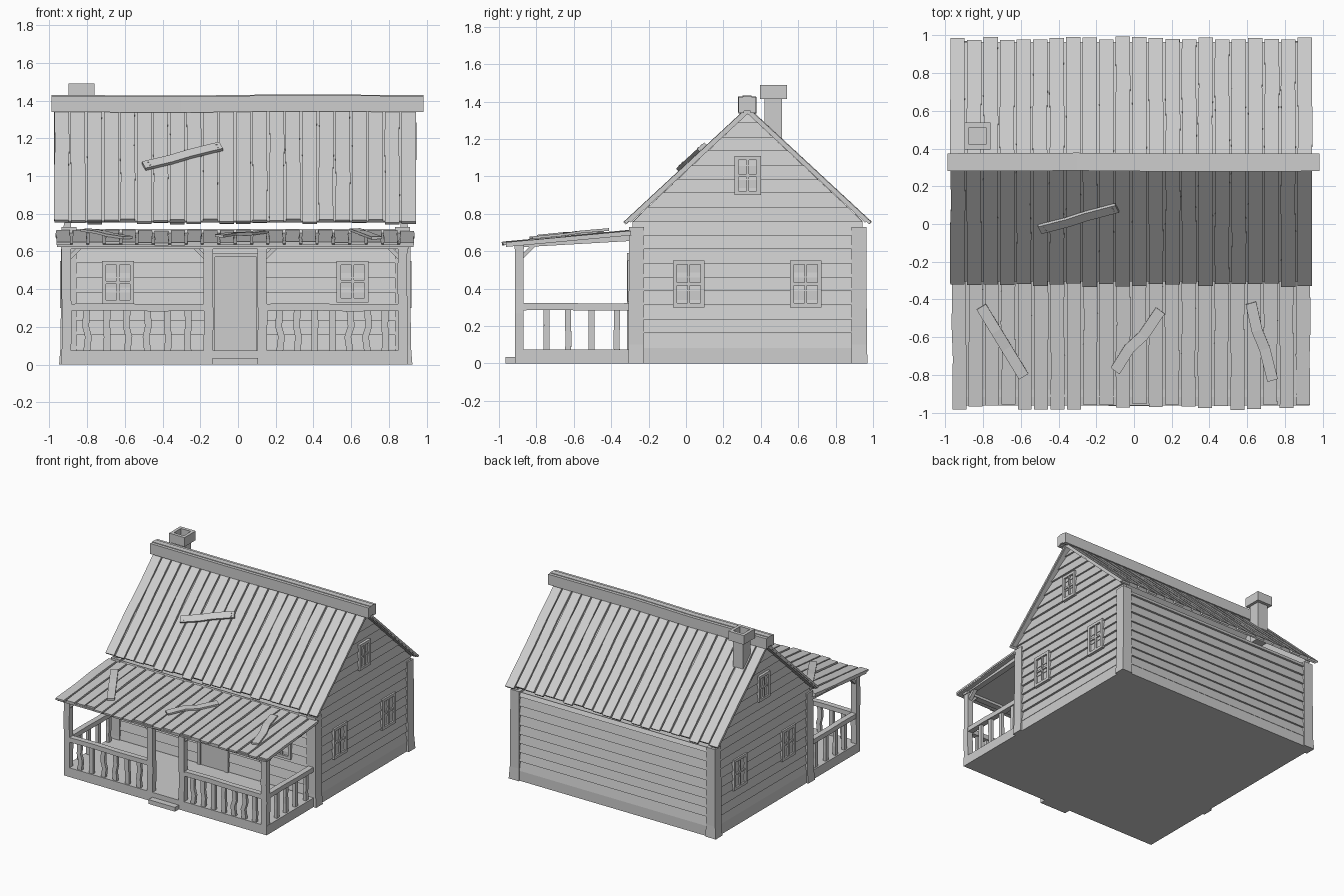
import bpy, bmesh, random
from mathutils import Vector as V

random.seed(4)
cube = bpy.data.objects.get("Cube")
if cube:
    bpy.data.objects.remove(cube, do_unlink=True)

mat = bpy.data.materials.new("weathered_grey")
mat.use_nodes = True
GREY = (0.61, 0.61, 0.61, 1)
mat.diffuse_color = GREY
mat.node_tree.nodes["Principled BSDF"].inputs["Base Color"].default_value = GREY

CX, CY = -0.012, 0.33        # house centre
W, D = 0.905, 0.615          # half sizes of the wall core
X, Y, Z = V((1, 0, 0)), V((0, 1, 0)), V((0, 0, 1))


def loft(bm, sections):
    """Join a row of four-cornered sections into a closed solid."""
    rings = [[bm.verts.new(p) for p in s] for s in sections]
    for a, b in zip(rings, rings[1:]):
        for i in range(4):
            j = (i + 1) % 4
            bm.faces.new((a[i], a[j], b[j], b[i]))
    bm.faces.new(rings[0])
    bm.faces.new(rings[-1])


def box(bm, x0, x1, y0, y1, z0, z1):
    loft(bm, [[(x0, y0, z), (x1, y0, z), (x1, y1, z), (x0, y1, z)] for z in (z0, z1)])


def plank(bm, p0, p1, side, normal, w, th, bend=0.0, lift=0.0):
    """Board from p0 to p1 lying under the line, with a crooked middle."""
    p0, p1 = V(p0), V(p1)
    secs = []
    for t, k in ((0, 0), (0.35, 1), (0.6, -0.6), (1, 0)):
        c = p0.lerp(p1, t) + side * (bend * k) + normal * (lift * k)
        s, n = side * (w / 2), normal * th
        secs.append([c - s, c + s, c + s - n, c - s - n])
    loft(bm, secs)


def finish(bm, name):
    bmesh.ops.recalc_face_normals(bm, faces=bm.faces)
    me = bpy.data.meshes.new(name)
    bm.to_mesh(me)
    bm.free()
    me.materials.append(mat)
    ob = bpy.data.objects.new(name, me)
    bpy.context.scene.collection.objects.link(ob)
    return ob


def jit(a):
    return random.uniform(-a, a)


# Wall maps: along the wall, outward, height
WALLS = {
    "front": lambda u, o, z: (CX + u, CY - D - o, z),
    "back": lambda u, o, z: (CX - u, CY + D + o, z),
    "right": lambda u, o, z: (CX - W - o, CY + u, z),
    "left": lambda u, o, z: (CX + W + o, CY + u, z),
}


def wall_box(bm, f, u0, u1, o0, o1, z0, z1):
    loft(bm, [[f(u0, o0, z), f(u1, o0, z), f(u1, o1, z), f(u0, o1, z)] for z in (z0, z1)])


def gable_half(z):
    return min(D, max(0.01, (1.335 - z) / 0.935))


# Wall core and gable ends
bm = bmesh.new()
box(bm, CX - W, CX + W, CY - D, CY + D, 0, 0.715)
for s in (-1, 1):
    xs = sorted((CX + s * W, CX + s * (W - 0.03)))
    loft(bm, [[(xs[0], CY - h, z), (xs[1], CY - h, z), (xs[1], CY + h, z), (xs[0], CY + h, z)]
              for z in (0.715, 0.76, 1.33) for h in (gable_half(z),)])
finish(bm, "wall_core")

# Lapped siding
PITCH = 0.075
for name, f in WALLS.items():
    bm = bmesh.new()
    gable = name in ("left", "right")
    half = D if gable else W
    wall_box(bm, f, -half, half, 0, 0.014, 0, 0.085)
    z = 0.085
    while z < (1.3 if gable else 0.7):
        top = min(z + PITCH, 1.33 if gable else 0.72)
        secs = []
        for h, out in ((z + jit(0.004), 0.017), (top, 0.003)):
            e = gable_half(h) if gable else W
            secs.append([f(-e, 0, h), f(e, 0, h), f(e, out, h), f(-e, out, h)])
        loft(bm, secs)
        z += PITCH
    finish(bm, name + "_siding")

# Corner posts, flared at the foot
bm = bmesh.new()
for sx in (-1, 1):
    for sy in (-1, 1):
        secs = []
        for z, flare in ((0, 0.012), (0.1, 0.004), (0.73, 0)):
            xo, yo = CX + sx * (W + 0.02 + flare), CY + sy * (D + 0.02 + flare / 2)
            xi, yi = CX + sx * (W - 0.06), CY + sy * (D - 0.06)
            secs.append([(xo, yo, z), (xi, yo, z), (xi, yi, z), (xo, yi, z)])
        loft(bm, secs)
finish(bm, "corner_posts")


def window(wall, u, z0, w, h):
    f, bm = WALLS[wall], bmesh.new()
    a, b, z1, t = u - w / 2, u + w / 2, z0 + h, 0.022
    wall_box(bm, f, a, b, 0, 0.012, z0, z1)
    for u0, u1, lo, hi, out in (
            (a, a + t, z0, z1, 0.028), (b - t, b, z0, z1, 0.028),
            (a + t, b - t, z0, z0 + t, 0.028), (a + t, b - t, z1 - t, z1, 0.028),
            (u - t / 3, u + t / 3, z0 + t, z1 - t, 0.024),
            (a + t, b - t, z0 + h / 2 - t / 3, z0 + h / 2 + t / 3, 0.023)):
        wall_box(bm, f, u0, u1, 0, out, lo, hi)
    finish(bm, wall + "_window")


for wall in ("left", "right"):
    window(wall, -0.315, 0.30, 0.17, 0.25)
    window(wall, 0.31, 0.30, 0.17, 0.25)
    window(wall, 0, 0.90, 0.14, 0.21)
window("front", -0.625, 0.32, 0.17, 0.23)
window("front", 0.62, 0.33, 0.17, 0.22)

# Door with frame
bm = bmesh.new()
front = WALLS["front"]
wall_box(bm, front, -0.115, 0.115, 0, 0.022, 0.075, 0.575)
for u in (-0.125, 0.125):
    wall_box(bm, front, u - 0.015, u + 0.015, 0, 0.03, 0.075, 0.59)
wall_box(bm, front, -0.11, 0.11, 0, 0.03, 0.57, 0.59)
finish(bm, "door")

# Main roof: deck and crooked planks on both slopes
RIDGE = V((0, CY, 1.37))
ROOF_N, COUNT = 22, 22
for label, sy in (("front", -1), ("back", 1)):
    bm = bmesh.new()
    down = V((0, sy * 0.655, -0.607))
    n = V((0, sy * 0.607, 0.655)).normalized()
    start = RIDGE - n * 0.014
    plank(bm, start + X * -0.015, start + down * 0.985 + X * -0.015, X, n, 1.91, 0.012)
    step = 1.93 / COUNT
    for i in range(COUNT):
        p = RIDGE + X * (-0.98 + step * (i + 0.5)) + n * jit(0.002)
        plank(bm, p, p + down * (1 + jit(0.014)), X, n, step - 0.011, 0.016, jit(0.004))
    finish(bm, label + "_roof")

# Ridge cap
bm = bmesh.new()
for y0, y1, z0, z1 in ((0.28, 0.31, 1.34, 1.425), (0.345, 0.375, 1.34, 1.425), (0.305, 0.35, 1.35, 1.43)):
    plank(bm, (-0.99, (y0 + y1) / 2, z1), (0.985, (y0 + y1) / 2, z1), Y, Z, y1 - y0, z1 - z0, 0.003, -0.004)
finish(bm, "ridge_cap")

# Chimney with a hollow cap
bm = bmesh.new()
cx, cy = -0.83, 0.467
box(bm, cx - 0.047, cx + 0.047, cy - 0.047, cy + 0.047, 1.1, 1.43)
for s in (-1, 1):
    xs, ys = sorted((s * 0.07, s * 0.045)), sorted((s * 0.072, s * 0.045))
    box(bm, cx + xs[0], cx + xs[1], cy - 0.072, cy + 0.072, 1.415, 1.49)
    box(bm, cx - 0.045, cx + 0.045, cy + ys[0], cy + ys[1], 1.415, 1.49)
finish(bm, "chimney")

# Porch floor and step
bm = bmesh.new()
box(bm, -0.935, 0.9, -0.915, CY - D, 0, 0.075)
finish(bm, "porch_floor")
bm = bmesh.new()
box(bm, -0.135, 0.105, -0.965, -0.91, 0, 0.035)
finish(bm, "porch_step")

# Porch posts, beams and corner braces
POSTS = (-0.91, -0.158, 0.128, 0.873)
bm = bmesh.new()
for x in POSTS:
    plank(bm, (x, -0.868, 0.07), (x, -0.868, 0.63), X, Y, 0.05, 0.047, 0.003)
box(bm, -0.94, 0.905, -0.917, -0.867, 0.612, 0.645)
for x in (POSTS[0], POSTS[3]):
    plank(bm, (x, -0.9, 0.65), (x, -0.29, 0.685), X, Z, 0.045, 0.03)
    plank(bm, (x, -0.875, 0.555), (x, -0.8, 0.63), X, V((0, 1, -1)).normalized(), 0.03, 0.022)
for x, s in zip(POSTS, (1, -1, 1, -1)):
    plank(bm, (x + s * 0.02, -0.89, 0.555), (x + s * 0.09, -0.89, 0.625), Y, V((s, 0, -1)).normalized(), 0.03, 0.022)
finish(bm, "porch_frame")

# Railings
bm = bmesh.new()
for x0, x1, count in ((POSTS[0], POSTS[1], 6), (POSTS[2], POSTS[3], 7)):
    plank(bm, (x0, -0.892, 0.322), (x1, -0.892, 0.322), Y, Z, 0.045, 0.038, 0, 0.003)
    for i in range(count):
        x = x0 + (x1 - x0) * (i + 1) / (count + 1)
        plank(bm, (x, -0.88, 0.07), (x, -0.88, 0.29), X, Y, 0.036, 0.025, jit(0.012))
for x in (POSTS[0], POSTS[3]):
    plank(bm, (x, -0.89, 0.322), (x, -0.29, 0.322), X, Z, 0.045, 0.038, 0, 0.002)
    for y in (-0.745, -0.63, -0.505, -0.37):
        plank(bm, (x + 0.012, y, 0.07), (x + 0.012, y, 0.29), Y, X, 0.032, 0.025, jit(0.003))
finish(bm, "porch_railings")

# Porch roof: deck and uneven planks
bm = bmesh.new()
A, B = V((0, -0.295, 0.712)), V((0, -0.965, 0.65))
PN = V((0, -0.062, 0.67)).normalized()
off = X * -0.015 - PN * 0.013
plank(bm, A + off, B + off, X, PN, 1.89, 0.014)
step = 1.91 / ROOF_N
for i in range(ROOF_N):
    p = X * (-0.97 + step * (i + 0.5)) + PN * jit(0.003)
    plank(bm, A + p, A.lerp(B, 1.01 + jit(0.025)) + p, X, PN, step - 0.013, 0.015, jit(0.005))
finish(bm, "porch_roof")


# Loose boards nailed over the roofs
def porch_point(x, y, h):
    return V((x, y, A.z + (A.y - y) * -0.0925 + h))


bm = bmesh.new()
for a, b, bend in (((-0.81, -0.44), (-0.585, -0.81), 0), ((-0.1, -0.78), (0.14, -0.46), -0.012),
                   ((0.62, -0.42), (0.735, -0.83), 0.008)):
    p, q = porch_point(*a, 0.022), porch_point(*b, 0.016)
    plank(bm, p, q, (q - p).cross(PN).normalized(), PN, 0.058, 0.014, bend, 0.003)
finish(bm, "porch_patch_boards")

bm = bmesh.new()
n = V((0, -0.607, 0.655)).normalized()
p, q = [V((x, CY - (RIDGE.z - z) * 1.079, z)) + n * 0.02 for x, z in ((-0.5, 1.045), (-0.09, 1.15))]
side = (q - p).cross(n).normalized()
plank(bm, p, q, side, n, 0.055, 0.018, 0.004)
for t in (0.06, 0.94):
    for s in (-0.012, 0.012):
        c = p.lerp(q, t) + side * s
        plank(bm, c, c + (q - p).normalized() * 0.008, side, n, 0.008, -0.003)
finish(bm, "roof_patch_board")
